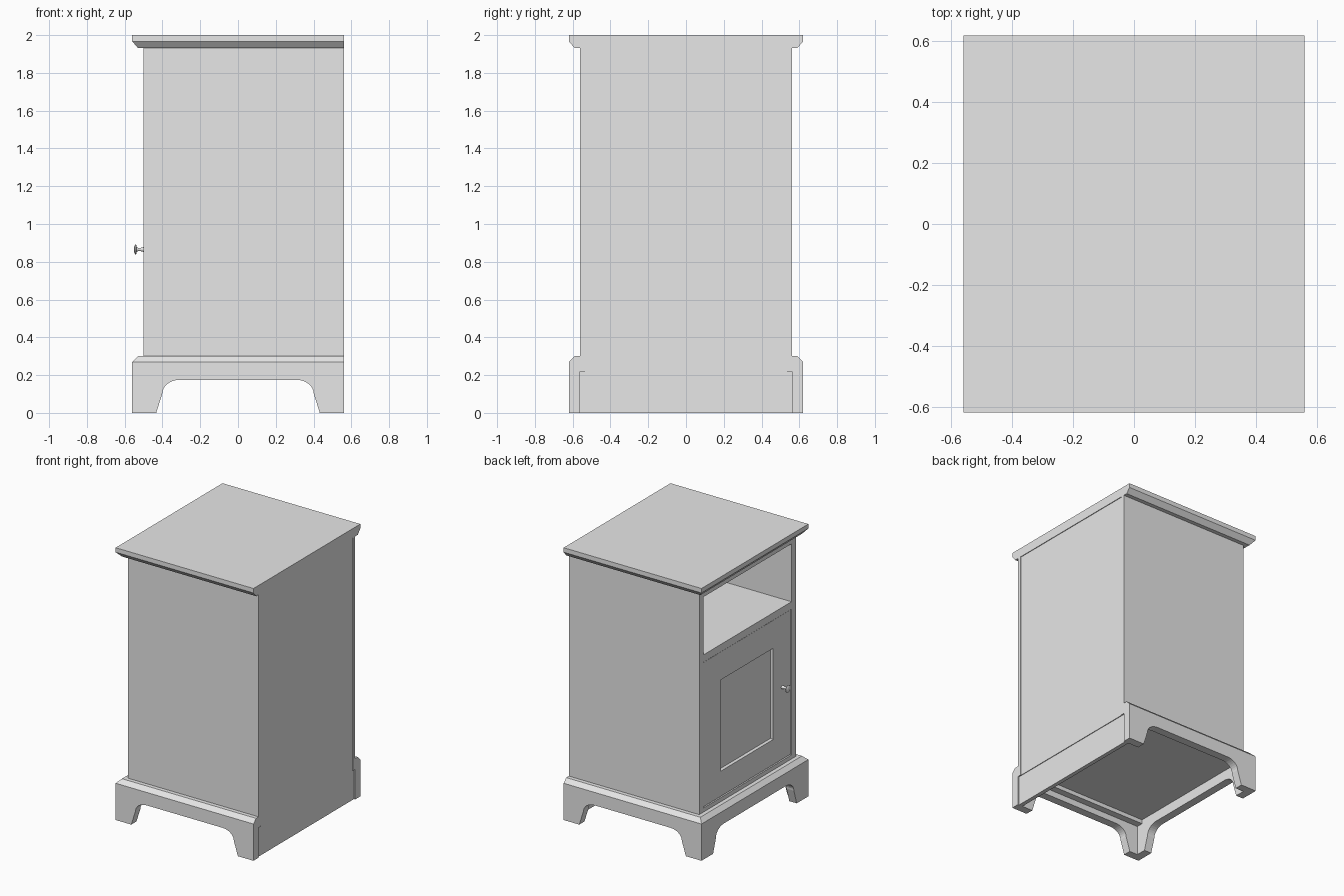
import bpy, bmesh, math

if "Cube" in bpy.data.objects:
    bpy.data.objects.remove(bpy.data.objects["Cube"])

grey = bpy.data.materials.new("painted grey")
grey.diffuse_color = (0.8, 0.8, 0.8, 1)
grey.use_nodes = True
grey.node_tree.nodes["Principled BSDF"].inputs["Base Color"].default_value = grey.diffuse_color

FRONT, BACK, SIDE = -0.50, 0.56, 0.56   # carcass limits: the door looks towards -x


def finish(name, bm):
    bmesh.ops.recalc_face_normals(bm, faces=bm.faces)
    mesh = bpy.data.meshes.new(name)
    bm.to_mesh(mesh)
    bm.free()
    mesh.materials.append(grey)
    obj = bpy.data.objects.new(name, mesh)
    bpy.context.collection.objects.link(obj)
    return obj


def box(name, x, y, z):
    bm = bmesh.new()
    bmesh.ops.create_cube(bm, size=1)
    for v in bm.verts:
        v.co = [r[0] if c < 0 else r[1] for c, r in zip(v.co, (x, y, z))]
    return finish(name, bm)


def loft(name, rings, closed_ring=True, cap=True, wrap=False):
    """Skin a list of rings; cap the ends or wrap last to first."""
    bm = bmesh.new()
    rows = [[bm.verts.new(p) for p in r] for r in rings]
    pairs = list(zip(rows, rows[1:]))
    if wrap:
        pairs.append((rows[-1], rows[0]))
    n = len(rows[0])
    for a, b in pairs:
        for i in range(n if closed_ring else n - 1):
            j = (i + 1) % n
            bm.faces.new((a[i], a[j], b[j], b[i]))
    if cap:
        bm.faces.new(rows[0])
        bm.faces.new(rows[-1])
    return finish(name, bm)


def arch_cutter(name, half_foot, along_x, lo, hi):
    """Prism with an arched outline, used to cut the plinth."""
    right = [(half_foot, -0.05), (half_foot, 0.0), (half_foot - 0.033, 0.105)]
    for k in range(1, 9):
        a = math.radians(15 + 75 * k / 8)
        t = (a - math.radians(15)) / math.radians(75)
        right.append((half_foot - 0.125 + 0.092 * math.cos(t * math.pi / 2),
                      0.105 + 0.07 * math.sin(t * math.pi / 2)))
    outline = right + [(-u, z) for u, z in reversed(right)]
    if along_x:
        rings = [[(w, u, z) for u, z in outline] for w in (lo, hi)]
    else:
        rings = [[(u, w, z) for u, z in outline] for w in (lo, hi)]
    obj = loft(name, rings)
    obj.hide_render = True
    obj.hide_viewport = True
    obj.display_type = 'WIRE'
    return obj


def cut(obj, cutter):
    m = obj.modifiers.new("cut", 'BOOLEAN')
    m.operation = 'DIFFERENCE'
    m.solver = 'EXACT'
    m.object = cutter


# Plinth: chamfered profile swept around three sides, arched between the feet
profile = [(0, 0), (0.06, 0), (0.06, 0.27), (0.03, 0.30), (0, 0.30)]
stations = [
    [(BACK, SIDE + d, z) for d, z in profile],
    [(FRONT - d, SIDE + d, z) for d, z in profile],
    [(FRONT - d, -SIDE - d, z) for d, z in profile],
    [(BACK, -SIDE - d, z) for d, z in profile],
]
plinth = loft("plinth", stations)
cut(plinth, arch_cutter("side_arch_cutter", 0.433, False, -0.8, 0.8))
cut(plinth, arch_cutter("front_arch_cutter", 0.485, True, -0.8, -0.4))
box("back_plinth_rail", (0.52, 0.55), (-SIDE, SIDE), (0, 0.22))

# Top slab: moulded on three sides, flush at the back
loft("top", [[(FRONT - d, -SIDE - d, z), (BACK, -SIDE - d, z),
              (BACK, SIDE + d, z), (FRONT - d, SIDE + d, z)]
             for d, z in ((0.03, 1.932), (0.06, 1.967), (0.06, 2.0))])

# Carcass: side panels with a rebated edge around the back panel
for s, label in ((1, "left"), (-1, "right")):
    box(label + "_side", (FRONT, 0.535), sorted((s * SIDE, s * 0.51)), (0.22, 1.932))
    box(label + "_back_lip", (0.535, BACK), sorted((s * SIDE, s * 0.535)), (0.22, 1.932))
box("back_panel", (0.535, 0.555), (-0.535, 0.535), (0.22, 1.932))
box("floor_panel", (FRONT, 0.535), (-0.51, 0.51), (0.25, 0.33))
box("shelf", (FRONT, 0.535), (-0.51, 0.51), (1.40, 1.455))
box("top_rail", (FRONT, -0.45), (-0.51, 0.51), (1.88, 1.932))

# Door: outer frame stepping into a sunken panel
def rect(x, y, z0, z1):
    return [(x, -y, z0), (x, y, z0), (x, y, z1), (x, -y, z1)]

loft("door", [rect(-0.455, 0.505, 0.335, 1.395), rect(-0.495, 0.505, 0.335, 1.395),
              rect(-0.495, 0.305, 0.52, 1.19), rect(-0.478, 0.298, 0.527, 1.183)])

# Knob: turned profile pointing towards -x
turning = [(0.012, -0.49), (0.012, -0.502), (0.009, -0.515), (0.009, -0.53),
           (0.014, -0.537), (0.027, -0.539), (0.027, -0.544), (0.018, -0.549), (0.006, -0.551)]
knob = loft("knob", [[(x, -0.41 + r * math.cos(a), 0.865 + r * math.sin(a))
                      for a in (2 * math.pi * k / 24 for k in range(24))]
                     for r, x in turning])
bpy.context.view_layer.objects.active = knob
knob.select_set(True)
bpy.ops.object.shade_smooth_by_angle(angle=math.radians(40))
